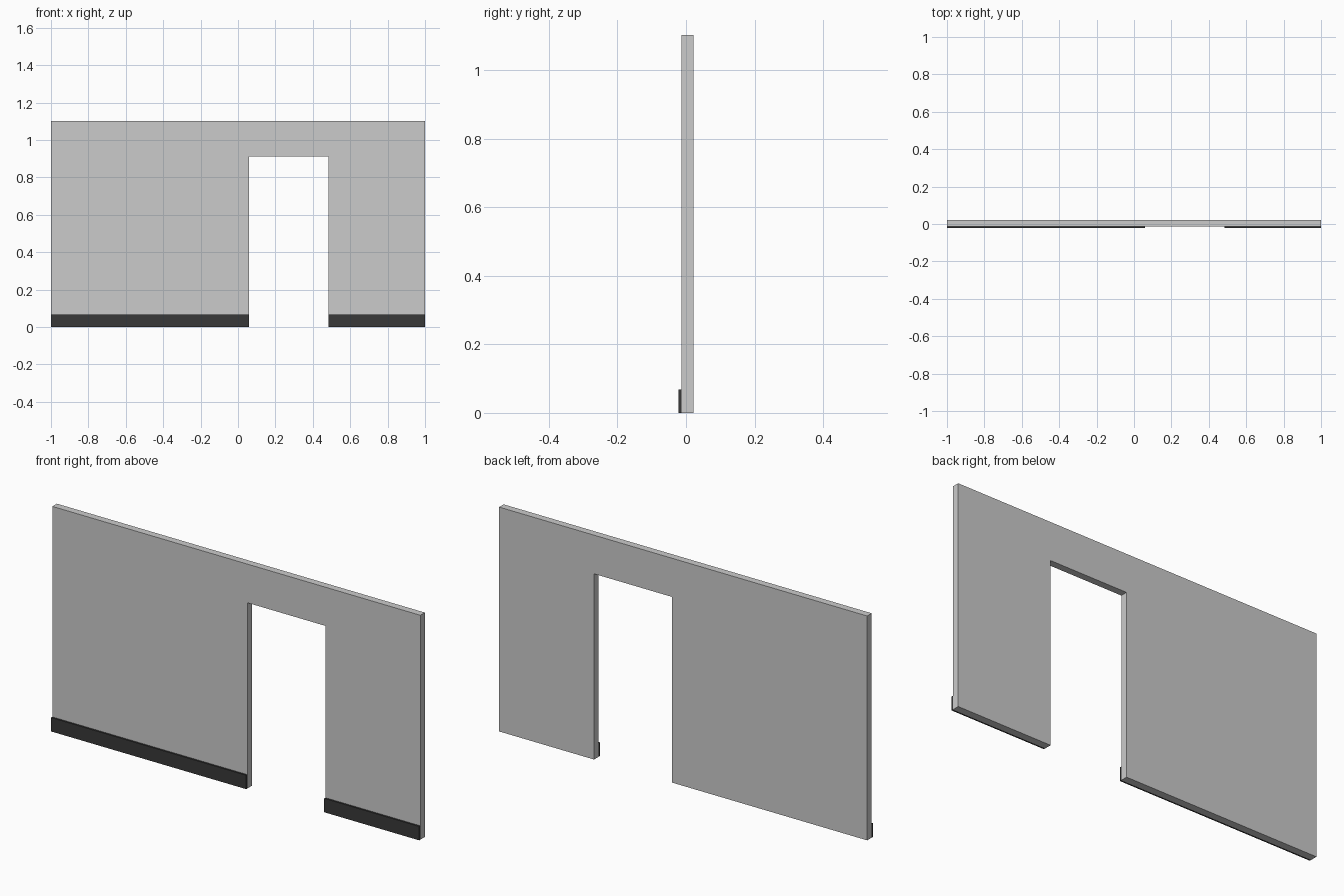
import bpy
import bmesh

if "Cube" in bpy.data.objects:
    bpy.data.objects.remove(bpy.data.objects["Cube"])

Y_FRONT, Y_WALL, Y_BACK = -0.022, -0.013, 0.022
DOOR_L, DOOR_R, DOOR_TOP = 0.06, 0.484, 0.912
HEIGHT, SKIRT = 1.102, 0.068


def extruded(name, profile, y0, y1):
    """Extrude an x-z outline from y0 to y1."""
    bm = bmesh.new()
    face = bm.faces.new([bm.verts.new((x, y0, z)) for x, z in profile])
    out = bmesh.ops.extrude_face_region(bm, geom=[face])
    moved = [v for v in out["geom"] if isinstance(v, bmesh.types.BMVert)]
    bmesh.ops.translate(bm, verts=moved, vec=(0, y1 - y0, 0))
    bmesh.ops.recalc_face_normals(bm, faces=bm.faces)
    mesh = bpy.data.meshes.new(name)
    bm.to_mesh(mesh)
    bm.free()
    obj = bpy.data.objects.new(name, mesh)
    bpy.context.collection.objects.link(obj)
    return obj


# Wall panel with doorway notch
extruded("wall", [(-1, 0), (DOOR_L, 0), (DOOR_L, DOOR_TOP), (DOOR_R, DOOR_TOP),
                  (DOOR_R, 0), (1, 0), (1, HEIGHT), (-1, HEIGHT)], Y_WALL, Y_BACK)

# Dark skirting boards either side of the doorway
dark = bpy.data.materials.new("dark_skirting")
dark.diffuse_color = (0.04, 0.04, 0.04, 1)
dark.use_nodes = True
dark.node_tree.nodes["Principled BSDF"].inputs["Base Color"].default_value = dark.diffuse_color
for name, x0, x1 in (("skirting_left", -1, DOOR_L), ("skirting_right", DOOR_R, 1)):
    board = extruded(name, [(x0, 0), (x1, 0), (x1, SKIRT), (x0, SKIRT)], Y_FRONT, Y_WALL)
    board.data.materials.append(dark)
